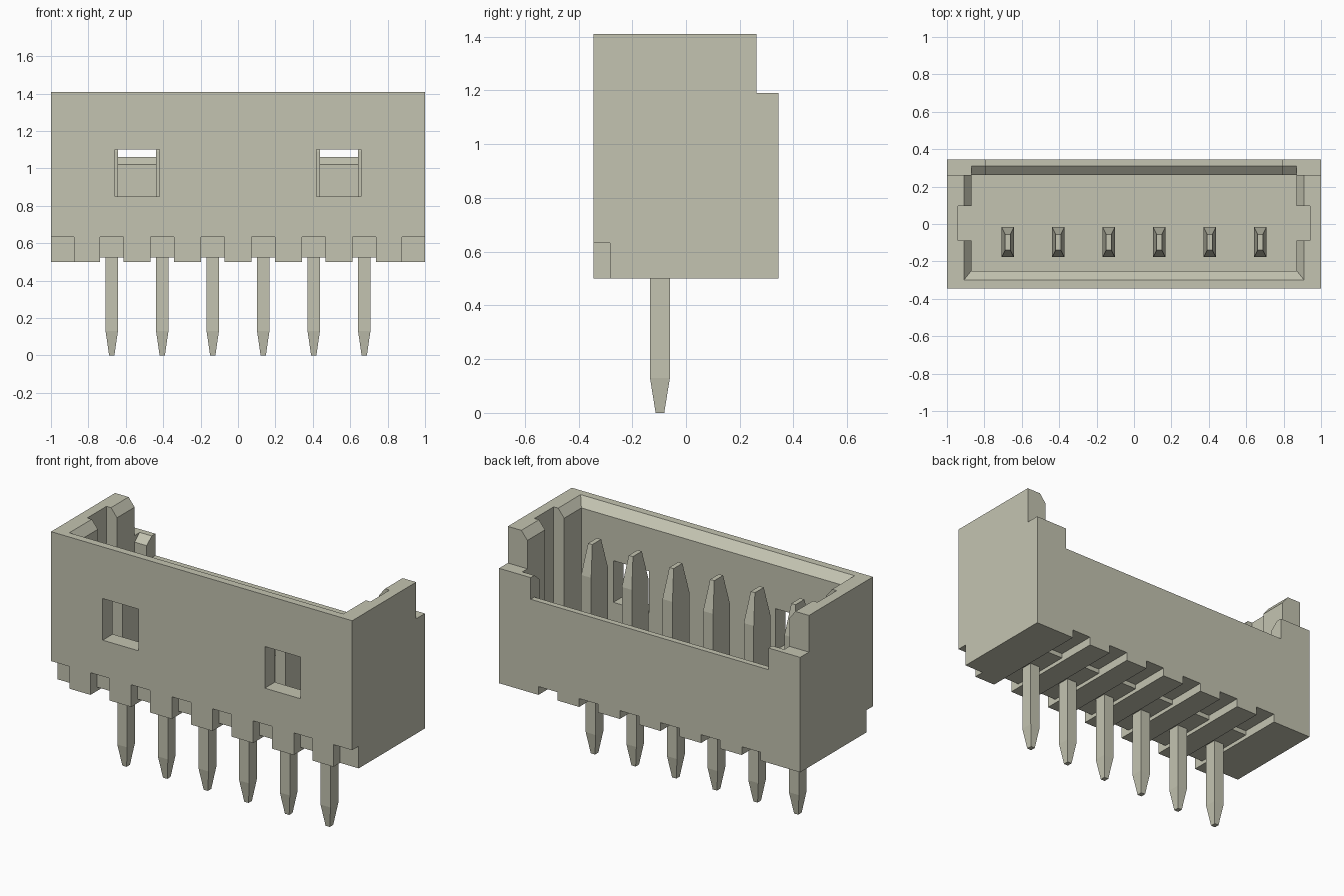
import bpy, bmesh

if "Cube" in bpy.data.objects:
    bpy.data.objects.remove(bpy.data.objects["Cube"], do_unlink=True)

mat = bpy.data.materials.new("warm_grey")
mat.use_nodes = True
COLOUR = (0.55, 0.55, 0.44, 1)
mat.diffuse_color = COLOUR
mat.node_tree.nodes["Principled BSDF"].inputs["Base Color"].default_value = COLOUR


def loft(name, sections):
    """Stack of rectangles (z, x0, x1, y0, y1) joined into one closed solid."""
    bm = bmesh.new()
    rings = [[bm.verts.new((x, y, z)) for x, y in ((x0, y0), (x1, y0), (x1, y1), (x0, y1))]
             for z, x0, x1, y0, y1 in sections]
    bm.faces.new(rings[0][::-1])
    bm.faces.new(rings[-1])
    for a, b in zip(rings, rings[1:]):
        for i in range(4):
            j = (i + 1) % 4
            bm.faces.new((a[i], a[j], b[j], b[i]))
    bmesh.ops.recalc_face_normals(bm, faces=bm.faces)
    mesh = bpy.data.meshes.new(name)
    bm.to_mesh(mesh)
    bm.free()
    mesh.materials.append(mat)
    ob = bpy.data.objects.new(name, mesh)
    bpy.context.collection.objects.link(ob)
    return ob


def box(x0, x1, y0, y1, z0, z1):
    return [(z0, x0, x1, y0, y1), (z1, x0, x1, y0, y1)]


def cut(target, sections):
    """Subtract a lofted solid from the target."""
    cutter = loft("cutter", sections)
    cutter.hide_render = True
    mod = target.modifiers.new("cut", 'BOOLEAN')
    mod.operation = 'DIFFERENCE'
    mod.solver = 'EXACT'
    mod.object = cutter
    bpy.context.view_layer.objects.active = target
    bpy.ops.object.modifier_apply(modifier=mod.name)
    bpy.data.objects.remove(cutter, do_unlink=True)


PINS = [-0.675 + 0.27 * i for i in range(6)]
PIN_Y = -0.097
FLOOR, TOP, BACK = 0.72, 1.41, 0.262

# Housing block with stepped back, then the open cavity
housing = loft("housing", box(-1, 1, -0.345, 0.345, 0.5, TOP))
cut(housing, box(-1.1, 1.1, BACK, 0.5, 1.19, 1.6))
cut(housing, box(-0.87, 0.87, -0.25, 0.5, 1.19, 1.6))
cut(housing, box(-0.87, 0.87, -0.25, BACK, FLOOR, 1.3))
# Lowered middle of the back wall
cut(housing, box(-0.79, 0.79, 0.1, 0.5, 1.06, 1.3))
# Lead-in chamfers around the rim and along the back wall
cut(housing, [(1.36, -0.87, 0.87, -0.25, 0.4), (1.46, -0.95, 0.95, -0.35, 0.4)])
cut(housing, [(1.02, -0.79, 0.79, 0.1, BACK), (1.10, -0.79, 0.79, 0.1, 0.358)])
cut(housing, [(1.15, -0.87, 0.87, 0.1, BACK), (1.23, -0.87, 0.87, 0.1, 0.358)])

for s in (-1, 1):
    # Key groove in each side wall
    x0, x1 = sorted((s * 0.8, s * 0.94))
    cut(housing, box(x0, x1, -0.087, 0.095, FLOOR, 1.6))
    # Latch window in the front wall
    x0, x1 = sorted((s * 0.42, s * 0.657))
    cut(housing, box(x0, x1, -0.5, -0.2, 0.85, 1.10))
    # Notch at each lower front corner
    x0, x1 = sorted((s * 0.876, s * 1.1))
    cut(housing, box(x0, x1, -0.5, -0.283, 0.4, 0.633))

# Underside channels: tall at the front, shallow beneath the pin, medium at the back
for x in PINS:
    a, b = x - 0.063, x + 0.063
    cut(housing, box(a, b, -0.5, -0.283, 0.4, 0.633))
    cut(housing, box(a, b, -0.4, 0.5, 0.4, 0.523))
    cut(housing, box(a, b, 0.1, 0.5, 0.4, 0.55))

# Contact pins: tapered tail, slim shank, wide blade with tapered tip


def ring(x, z, hx, hy):
    return (z, x - hx, x + hx, PIN_Y - hy, PIN_Y + hy)


for n, x in enumerate(PINS, 1):
    loft(f"pin_{n}", [ring(x, 0, 0.014, 0.016), ring(x, 0.13, 0.033, 0.037),
                      ring(x, 0.62, 0.033, 0.037), ring(x, 0.62, 0.033, 0.08),
                      ring(x, 1.09, 0.033, 0.08), ring(x, 1.27, 0.014, 0.042)])
